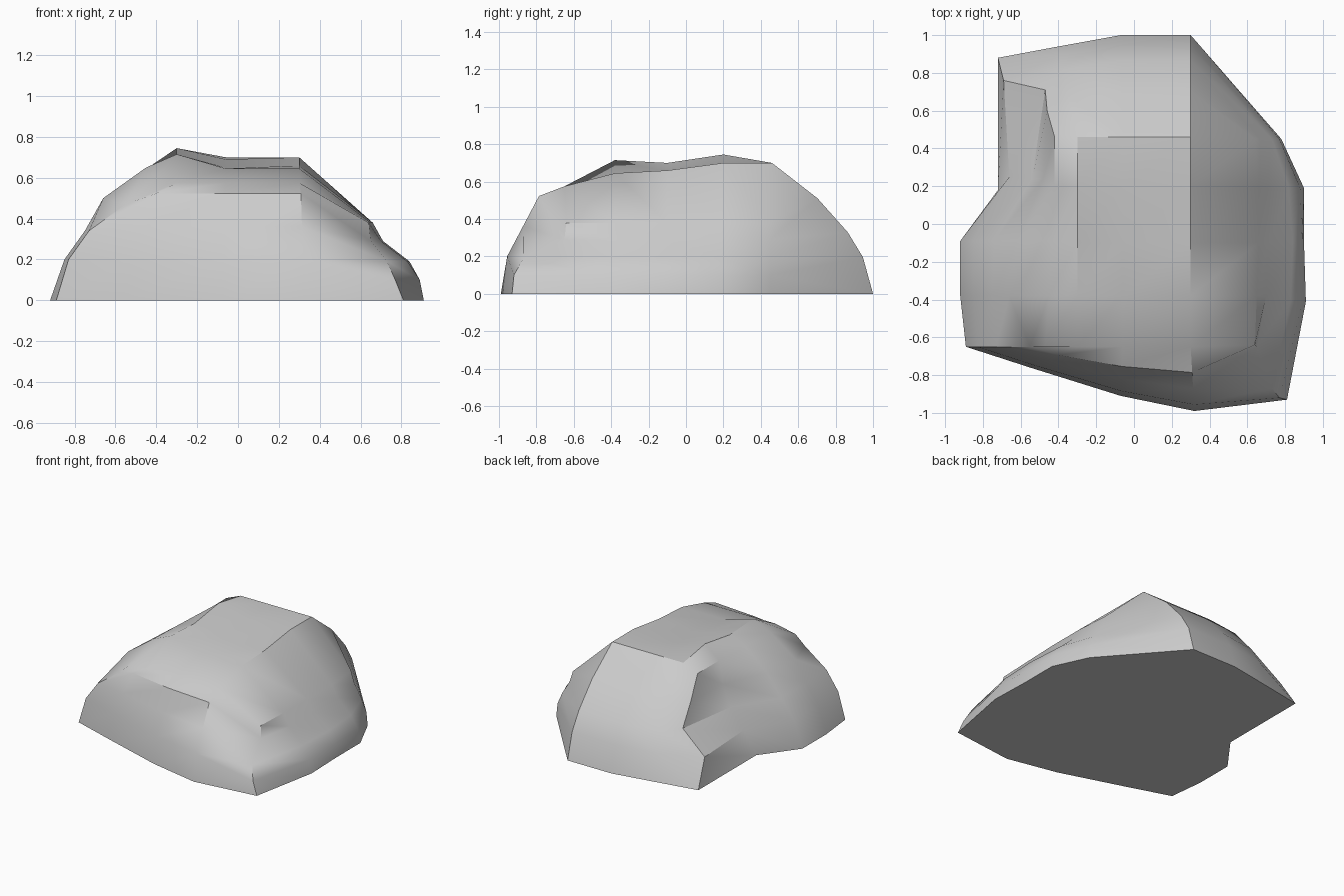
import bpy, bmesh
from mathutils import Vector

if "Cube" in bpy.data.objects:
    bpy.data.objects.remove(bpy.data.objects["Cube"])

LEFT_Z = [0, .2, .34, .5, .65]
RIGHT_Z = [.38, .29, .19, .1, 0]
TOP_X = [-.3, -.06, .3]

bm = bmesh.new()


def vert(x, y, z):
    return bm.verts.new((x, y, z))


def section(left_x, left_y, top_y, top_z, right_x, right_y, left_z=LEFT_Z):
    """One arch over the rock: left slope, crown, right slope."""
    pts = list(zip(left_x, left_y, left_z))
    pts += [(x, top_y, z) for x, z in zip(TOP_X, top_z)]
    pts += list(zip(right_x, right_y, RIGHT_Z))
    return [vert(*p) for p in pts]


def skin(rows):
    for a, b in zip(rows, rows[1:]):
        for i in range(len(a) - 1):
            bm.faces.new((a[i], a[i + 1], b[i + 1], b[i]))


def end_cap(arch, base, run, rise):
    """Bulging end face between an arch and its ground line."""
    rows = []
    for k in range(4):
        mids = []
        for (x, y), top in zip(base, arch[5:8]):
            mids.append(vert(x + (top.co.x - x) * run[k], y + (top.co.y - y) * run[k],
                             top.co.z * rise[k]))
        rows.append([arch[k]] + mids + [arch[12 - k]])
    rows.append(arch[4:9])
    skin(rows)
    return rows[0]


# Body arches from front to back
arches = [
    section([-.89, -.83, -.73, -.55, -.47], [-.65] * 5, -.65, [.575, .575, .575],
            [.64, .65, .73, .77, .81], [-.64, -.65, -.87, -.92, -.93],
            [0, .2, .34, .47, .54]),
    section([-.92, -.85, -.75, -.66, -.45], [-.38] * 5, -.38, [.715, .645, .645],
            [.65, .70, .83, .89, .91], [-.38, -.38, -.4, -.41, -.41]),
    section([-.92, -.85, -.74, -.62, -.44], [-.09] * 5, -.1, [.70, .65, .66],
            [.66, .71, .84, .89, .90], [-.1] * 5),
    section([-.72, -.66, -.54, -.48, -.42], [.18, .25, .24, .24, .2], .2, [.745, .69, .7],
            [.66, .71, .82, .88, .90], [.19] * 5),
    section([-.72, -.69, -.47, -.46, -.42], [.88, .76, .71, .6, .46], .46, [.70, .70, .70],
            [.64, .67, .73, .77, .78], [.45] * 5),
]
skin(arches)

# Front and back faces
front = end_cap(arches[0], [(-.55, -.76), (-.07, -.91), (.32, -.99)],
                [0, .1, .35, .6], [0, .35, .63, .91])
back = end_cap(arches[-1], [(-.4, .94), (-.07, 1), (.3, 1)],
               [0, .1, .25, .55], [0, .28, .47, .73])

# Flat underside
right = [a[-1] for a in arches[1:-1]]
left = [a[0] for a in arches[1:-1]]
bm.faces.new(front + right + back[::-1] + left[::-1])

bmesh.ops.recalc_face_normals(bm, faces=bm.faces)
mesh = bpy.data.meshes.new("boulder")
bm.to_mesh(mesh)
bm.free()
rock = bpy.data.objects.new("boulder", mesh)
bpy.context.collection.objects.link(rock)
bpy.context.view_layer.objects.active = rock
rock.select_set(True)
bpy.ops.object.shade_smooth_by_angle(angle=0.6)
